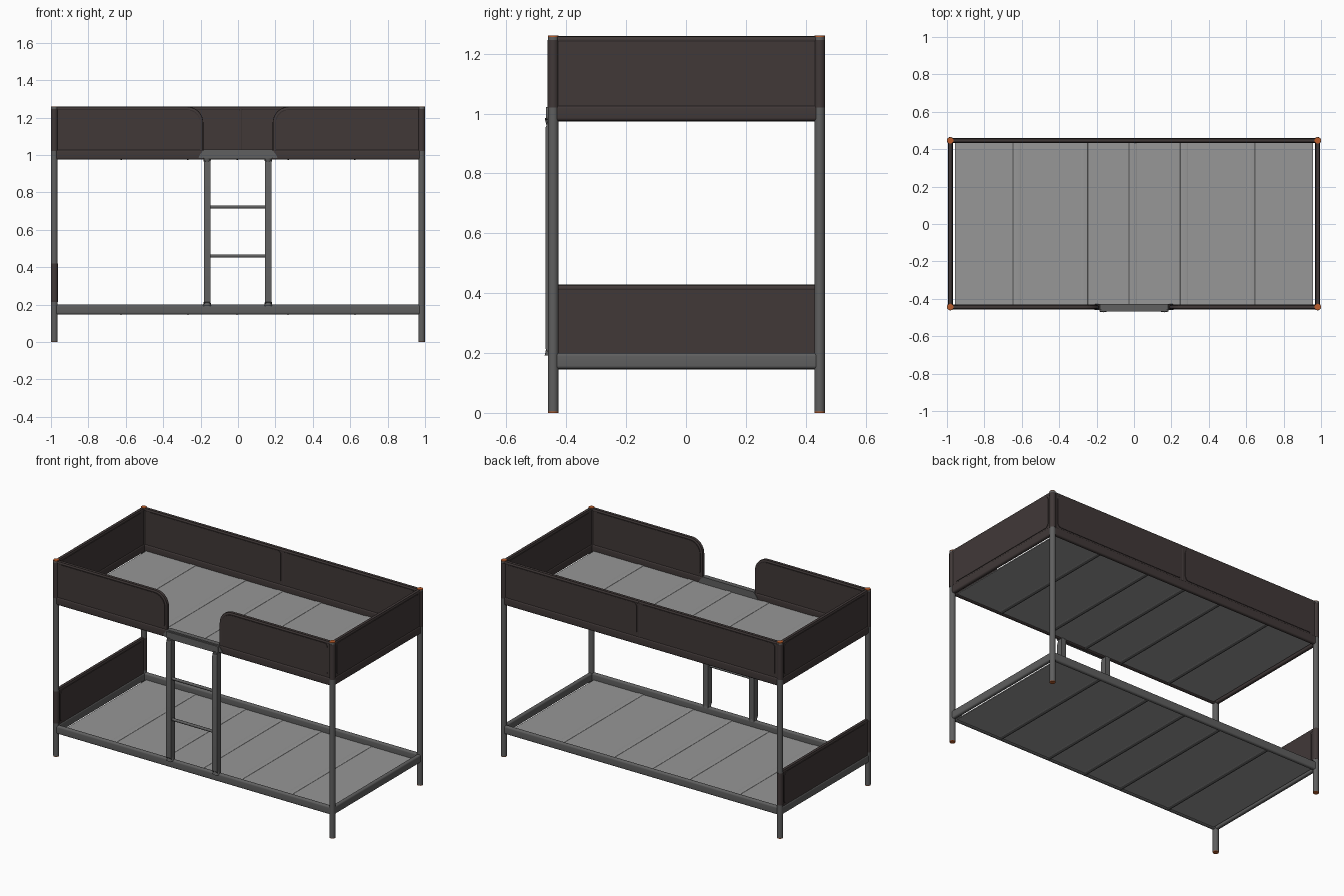
import bpy, bmesh, math
from mathutils import Vector

if "Cube" in bpy.data.objects:
    bpy.data.objects.remove(bpy.data.objects["Cube"])


def material(name, rgb):
    m = bpy.data.materials.new(name)
    m.diffuse_color = (*rgb, 1)
    m.use_nodes = True
    m.node_tree.nodes["Principled BSDF"].inputs["Base Color"].default_value = m.diffuse_color
    return m


FABRIC = material("dark_brown_fabric", (0.052, 0.040, 0.039))
METAL = material("grey_metal", (0.115, 0.115, 0.115))
SHEET = material("light_grey_sheet", (0.31, 0.31, 0.31))
ORANGE = material("orange_cap", (0.5, 0.11, 0.025))

PX = 0.982                 # post centre in x
YF, YB = -0.4435, 0.4465   # front and back post centres in y
YM = (YF + YB) / 2


def finish(name, bm, mat):
    bmesh.ops.recalc_face_normals(bm, faces=bm.faces)
    me = bpy.data.meshes.new(name)
    bm.to_mesh(me)
    bm.free()
    me.materials.append(mat)
    me.shade_smooth()
    me.set_sharp_from_angle(angle=math.radians(35))
    ob = bpy.data.objects.new(name, me)
    bpy.context.collection.objects.link(ob)
    return ob


def prism(name, outline, axis, a, b, mat):
    """Extrude a 2D outline along an axis from a to b."""
    put = {'x': lambda u, v: (a, u, v), 'y': lambda u, v: (u, a, v),
           'z': lambda u, v: (u, v, a)}[axis]
    shift = Vector([(b - a) if c == axis else 0 for c in 'xyz'])
    bm = bmesh.new()
    face = bm.faces.new([bm.verts.new(put(u, v)) for u, v in outline])
    ext = bmesh.ops.extrude_face_region(bm, geom=[face])
    for v in ext['geom']:
        if isinstance(v, bmesh.types.BMVert):
            v.co += shift
    return finish(name, bm, mat)


def rounded(u0, u1, v0, v1, r, seg=6):
    """Rounded rectangle; r is one radius or four (TR, TL, BL, BR)."""
    rs = r if isinstance(r, tuple) else (r,) * 4
    pts = []
    for i, (u, v, su, sv) in enumerate(((u1, v1, -1, -1), (u0, v1, 1, -1),
                                        (u0, v0, 1, 1), (u1, v0, -1, 1))):
        n = seg if rs[i] > 0 else 0
        for k in range(n + 1):
            t = math.pi / 2 * (i + (k / n if n else 0))
            pts.append((u + su * rs[i] + rs[i] * math.cos(t),
                        v + sv * rs[i] + rs[i] * math.sin(t)))
    return pts


def tube(name, p, q, r, mat, seg=16, r2=None):
    p, q = Vector(p), Vector(q)
    d = q - p
    bm = bmesh.new()
    bmesh.ops.create_cone(bm, cap_ends=True, segments=seg, radius1=r,
                          radius2=r if r2 is None else r2, depth=d.length)
    bm.transform(d.to_track_quat('Z', 'Y').to_matrix().to_4x4())
    bmesh.ops.translate(bm, verts=bm.verts, vec=(p + q) / 2)
    return finish(name, bm, mat)


# Posts with orange end caps and fabric sleeves
for sx in (-1, 1):
    for y in (YF, YB):
        x = sx * PX
        tube("post", (x, y, 0.004), (x, y, 1.256), 0.0178, METAL)
        tube("foot_cap", (x, y, 0), (x, y, 0.004), 0.0172, ORANGE)
        tube("top_cap", (x, y, 1.256), (x, y, 1.26), 0.0172, ORANGE)
        tube("post_sleeve", (x, y, 1.02), (x, y, 1.246), 0.0186, FABRIC)
        if sx < 0:
            tube("lower_sleeve", (x, y, 0.215), (x, y, 0.42), 0.0186, FABRIC)

# Bed frames: four flat rounded rails, sheet and cross slats per level
for level, z, mat in (("lower", 0.147, METAL), ("upper", 0.975, FABRIC)):
    for y in (YF, YB):
        prism(level + "_long_rail", rounded(y - .013, y + .013, z, z + .053, .011),
              'x', -PX, PX, mat)
    for x in (-PX, PX):
        prism(level + "_end_rail", rounded(x - .013, x + .013, z, z + .053, .011),
              'y', YF, YB, mat)
    prism(level + "_sheet", rounded(-0.957, 0.957, YF + .01, YB - .01, 0.004, 2),
          'z', z + 0.006, z + 0.012, SHEET)
    for x in (-0.625, -0.268, -0.005, 0.268, 0.625):
        prism(level + "_slat_pocket", rounded(x - .022, x + .022, z + .0055, z + .0145, .004, 3),
              'y', YF + .011, YB - .011, SHEET)
        tube(level + "_slat", (x, YF + .005, z + .004), (x, YB - .005, z + .004),
             0.006, METAL, 10)


# Fabric guards: slab, top hem and slightly raised rounded plate
def guard(name, axis, pos, u0, u1, z0, z1, radii, margins):
    prism(name, rounded(u0, u1, z0, z1, radii, 10), axis, pos - .009, pos + .009, FABRIC)
    a, b = margins
    inner = tuple(max(0.025, r - 0.01) for r in radii)
    prism(name + "_plate", rounded(u0 + a, u1 - b, z0 + .055 if z0 > .5 else z0 + .035,
                                   z1 - .016, inner, 8),
          axis, pos - .0125, pos + .0125, FABRIC)


for x in (-PX, PX):
    guard("end_guard", 'x', x, YF, YB, 0.98, 1.257, (0,) * 4, (.027, .027))
    tube("end_hem", (x, YF, 1.247), (x, YB, 1.247), 0.0115, FABRIC, 12)
guard("lower_end_guard", 'x', -PX, YF, YB, 0.17, 0.427, (0,) * 4, (.027, .027))
tube("lower_end_hem", (-PX, YF, 0.417), (-PX, YB, 0.417), 0.0115, FABRIC, 12)

# Back guard in two halves with a middle stay
XM = 0.015
guard("back_guard_left", 'y', YB, -PX, XM, 0.98, 1.257, (0,) * 4, (.03, .015))
guard("back_guard_right", 'y', YB, XM, PX, 0.98, 1.257, (0,) * 4, (.015, .03))
tube("back_hem", (-PX, YB, 1.247), (PX, YB, 1.247), 0.0115, FABRIC, 12)
tube("back_stay", (XM, YB, 0.99), (XM, YB, 1.25), 0.0115, FABRIC, 12)

# Front guards with a rounded corner beside the ladder gap
guard("front_guard_left", 'y', YF, -PX, -0.187, 0.98, 1.257, (.085, 0, 0, 0), (.028, .015))
guard("front_guard_right", 'y', YF, 0.187, PX, 0.98, 1.257, (0, .085, 0, 0), (.015, .028))
for s in (-1, 1):
    x0, x1, r = 0.197, PX, 0.075
    path = [(x0, 1.0)] + [(x0 + r - r * math.cos(t), 1.247 - r + r * math.sin(t))
                          for t in [math.pi / 2 * k / 8 for k in range(9)]] + [(x1, 1.247)]
    cu = bpy.data.curves.new("front_hem", 'CURVE')
    cu.dimensions = '3D'
    cu.bevel_depth = 0.0115
    cu.bevel_resolution = 2
    sp = cu.splines.new('POLY')
    sp.points.add(len(path) - 1)
    for p, (u, v) in zip(sp.points, path):
        p.co = (s * u, YF, v, 1)
    cu.materials.append(FABRIC)
    bpy.context.collection.objects.link(bpy.data.objects.new("front_hem", cu))

# Ladder: top bracket, bowed uprights with flared ends, rungs
prism("ladder_bracket", [(-0.21, 0.985), (0.21, 0.985), (0.205, 1.0), (0.182, 1.03),
                         (-0.182, 1.03), (-0.205, 1.0)], 'y', -0.460, -0.428, METAL)
prism("ladder_bracket_front", rounded(-0.185, 0.185, 0.978, 1.022, 0.012), 'y',
      -0.468, -0.455, METAL)
for x in (-0.165, 0.162):
    prism("ladder_upright", [(-0.430, 0.185), (-0.456, 0.198), (-0.470, 0.215),
                             (-0.470, 0.95), (-0.458, 0.985), (-0.430, 0.985)],
          'x', x - 0.017, x + 0.017, METAL)
    tube("ladder_foot_flare", (x, -0.449, 0.192), (x, -0.449, 0.225), 0.023, METAL, 12, 0.016)
    tube("ladder_top_flare", (x, -0.449, 0.985), (x, -0.449, 0.955), 0.023, METAL, 12, 0.016)
for z in (0.46, 0.722):
    tube("ladder_rung", (-0.165, -0.452, z), (0.162, -0.452, z), 0.009, METAL, 12)
